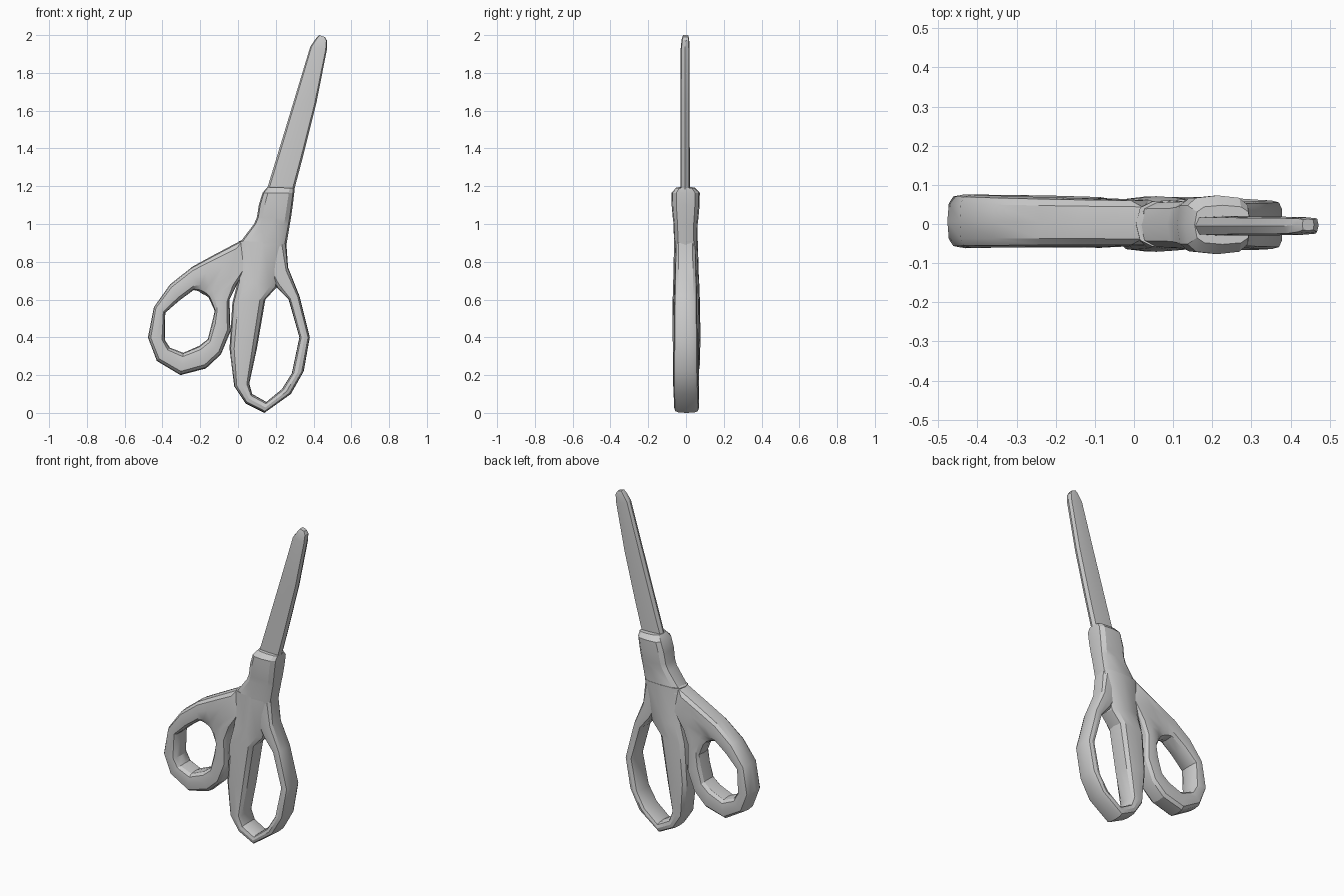
import bpy, bmesh, math


def power(v, e):
    return math.copysign(abs(v) ** e, v)


def loft(name, stations, closed=False, sides=12, square=0.6):
    """Skin rounded sections. Station: edge A (x, z), edge B (x, z), y centre, half depth."""
    bm = bmesh.new()
    rings = []
    for ax, az, bx, bz, cy, depth in stations:
        ring = []
        for i in range(sides):
            t = 2 * math.pi * i / sides
            u, v = power(math.cos(t), square), power(math.sin(t), square)
            x = (ax + bx) / 2 + (ax - bx) / 2 * u
            z = (az + bz) / 2 + (az - bz) / 2 * u
            ring.append(bm.verts.new((x, cy + depth * v, z)))
        rings.append(ring)
    count = len(rings)
    for s in range(count if closed else count - 1):
        a, b = rings[s], rings[(s + 1) % count]
        for i in range(sides):
            j = (i + 1) % sides
            bm.faces.new((a[i], a[j], b[j], b[i]))
    if not closed:
        bm.faces.new(rings[0])
        bm.faces.new(rings[-1])
    bmesh.ops.recalc_face_normals(bm, faces=bm.faces)
    mesh = bpy.data.meshes.new(name)
    bm.to_mesh(mesh)
    bm.free()
    obj = bpy.data.objects.new(name, mesh)
    bpy.context.collection.objects.link(obj)
    mesh.shade_smooth()
    mesh.set_sharp_from_angle(angle=math.radians(28))
    return obj


# Closed blades
loft("blade", [
    (0.13, 1.10, 0.275, 1.10, -0.005, 0.025),
    (0.155, 1.19, 0.30, 1.19, -0.005, 0.025),
    (0.21, 1.37, 0.345, 1.36, -0.005, 0.025),
    (0.295, 1.65, 0.415, 1.64, -0.005, 0.024),
    (0.383, 1.94, 0.47, 1.92, -0.005, 0.023),
    (0.415, 1.985, 0.472, 1.97, -0.003, 0.02),
    (0.43, 2.0, 0.46, 1.99, -0.002, 0.015),
], sides=8, square=0.45)

# Collar holding the blades
loft("collar", [
    (0.0, 0.88, 0.255, 0.88, 0.0, 0.062),
    (0.02, 0.915, 0.26, 0.91, -0.002, 0.062),
    (0.085, 1.0, 0.275, 1.0, -0.002, 0.064),
    (0.10, 1.035, 0.28, 1.03, -0.002, 0.068),
    (0.11, 1.10, 0.29, 1.10, -0.002, 0.074),
    (0.13, 1.165, 0.298, 1.165, -0.002, 0.075),
    (0.155, 1.195, 0.298, 1.19, -0.002, 0.05),
])

# Long finger loop, its inner bar running up into the hub
loft("finger_loop", [
    (0.255, 0.91, 0.12, 0.80, -0.002, 0.055),
    (0.265, 0.77, 0.205, 0.665, -0.002, 0.058),
    (0.325, 0.62, 0.268, 0.60, -0.002, 0.06),
    (0.38, 0.40, 0.325, 0.40, -0.002, 0.062),
    (0.348, 0.22, 0.285, 0.21, -0.002, 0.064),
    (0.28, 0.10, 0.232, 0.125, 0.0, 0.066),
    (0.14, 0.0, 0.15, 0.058, 0.003, 0.066),
    (0.04, 0.05, 0.075, 0.10, 0.003, 0.066),
    (-0.02, 0.14, 0.06, 0.155, 0.0, 0.068),
    (-0.045, 0.34, 0.10, 0.34, 0.0, 0.07),
    (-0.03, 0.58, 0.145, 0.60, 0.0, 0.071),
    (0.0, 0.70, 0.205, 0.665, 0.0, 0.068),
    (0.005, 0.91, 0.26, 0.91, 0.0, 0.063),
])

# Round thumb loop with the web that joins the hub
loft("thumb_loop", [
    (0.03, 0.92, -0.19, 0.63, 0.003, 0.062),
    (-0.13, 0.835, -0.21, 0.645, 0.004, 0.063),
    (-0.24, 0.775, -0.235, 0.65, 0.005, 0.064),
    (-0.36, 0.68, -0.31, 0.595, 0.006, 0.066),
    (-0.445, 0.56, -0.385, 0.53, 0.007, 0.068),
    (-0.477, 0.40, -0.387, 0.385, 0.007, 0.069),
    (-0.43, 0.275, -0.36, 0.345, 0.007, 0.068),
    (-0.305, 0.20, -0.29, 0.318, 0.007, 0.067),
    (-0.17, 0.235, -0.205, 0.355, 0.006, 0.066),
    (-0.09, 0.31, -0.16, 0.39, 0.005, 0.065),
    (-0.04, 0.43, -0.137, 0.48, 0.004, 0.065),
    (-0.045, 0.60, -0.123, 0.54, 0.003, 0.064),
    (0.0, 0.69, -0.155, 0.61, 0.003, 0.063),
    (0.08, 0.80, -0.175, 0.625, 0.003, 0.062),
], closed=True)
